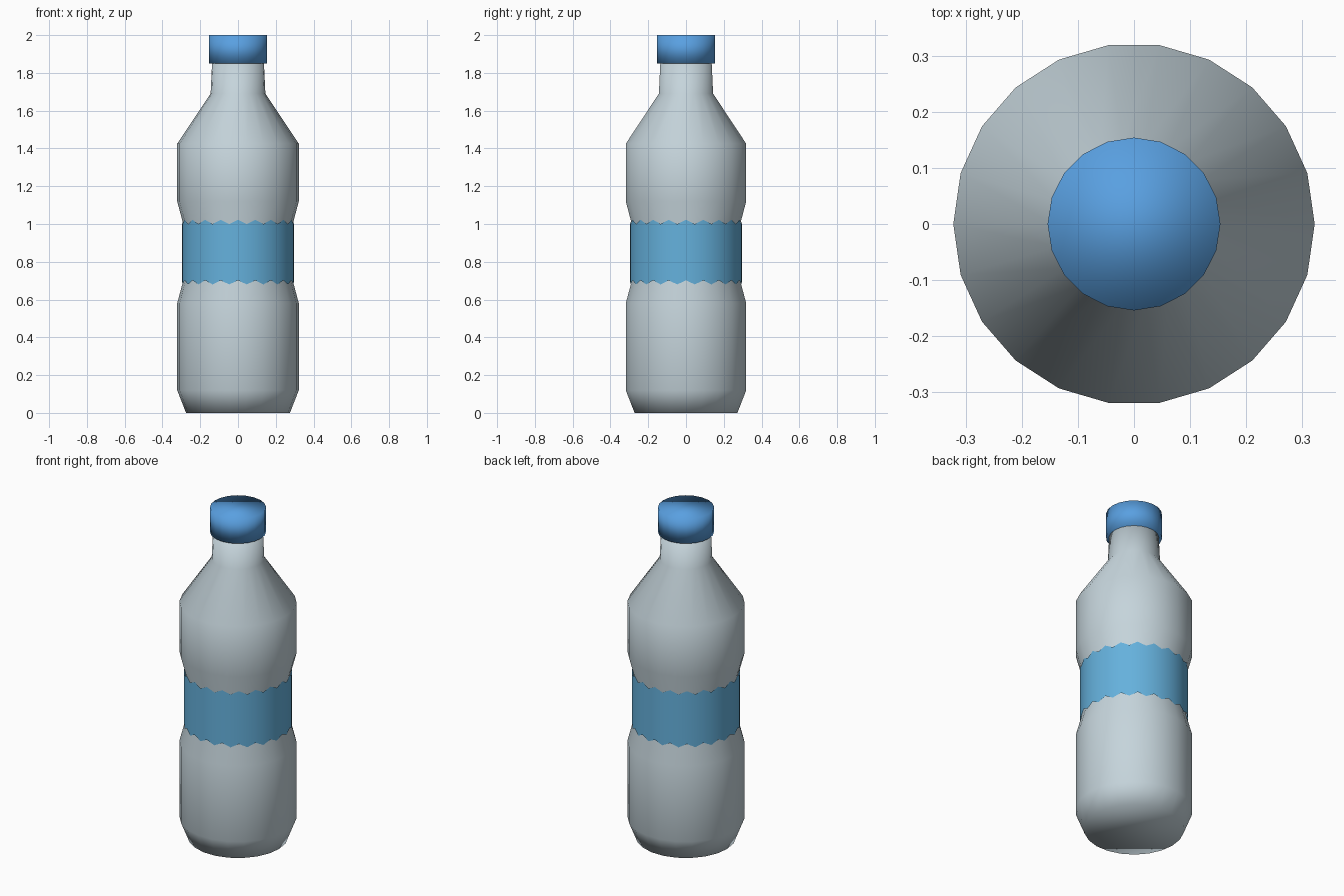
import bpy
import math

cube = bpy.data.objects.get("Cube")
if cube:
    bpy.data.objects.remove(cube, do_unlink=True)


def material(name, rgb):
    mat = bpy.data.materials.new(name)
    mat.use_nodes = True
    color = (*rgb, 1.0)
    mat.diffuse_color = color
    mat.node_tree.nodes["Principled BSDF"].inputs["Base Color"].default_value = color
    return mat


def lathe(name, profile, sides, mat, start=0.0, closed=True, wave=0.0):
    """Spin (radius, z) rings round z; wave lifts every second column."""
    verts, faces = [], []
    for r, z in profile:
        for i in range(sides):
            a = start + math.tau * i / sides
            verts.append((r * math.cos(a), r * math.sin(a), z + wave * (i % 2)))
    for k in range(len(profile) - 1):
        for i in range(sides):
            j = (i + 1) % sides
            low, high = k * sides, (k + 1) * sides
            faces.append((low + i, low + j, high + j, high + i))
    if closed:
        faces.append(tuple(reversed(range(sides))))
        faces.append(tuple(range(len(verts) - sides, len(verts))))
    mesh = bpy.data.meshes.new(name)
    mesh.from_pydata(verts, [], faces)
    mesh.materials.append(mat)
    mesh.shade_smooth()
    obj = bpy.data.objects.new(name, mesh)
    bpy.context.collection.objects.link(obj)
    return obj


plastic = material("pale grey plastic", (0.56, 0.66, 0.71))
cap_blue = material("cap blue", (0.10, 0.35, 0.75))
label_blue = material("label blue", (0.13, 0.44, 0.72))

# Bottle body with chamfered base, pinched waist, shoulder and neck
lathe("bottle_body", [
    (0.275, 0.0), (0.322, 0.12), (0.322, 0.58), (0.29, 0.70),
    (0.29, 1.0), (0.322, 1.12), (0.322, 1.425), (0.145, 1.69), (0.137, 1.86),
], 22, plastic)

# Screw cap
lathe("screw_cap", [(0.154, 1.85), (0.154, 2.0)], 20, cap_blue)

# Paper label: open band with a zigzag top and bottom edge
lathe("label", [(0.297, 0.68), (0.297, 1.0)], 40, label_blue,
      start=math.pi / 2 - math.tau / 40, closed=False, wave=0.022)
